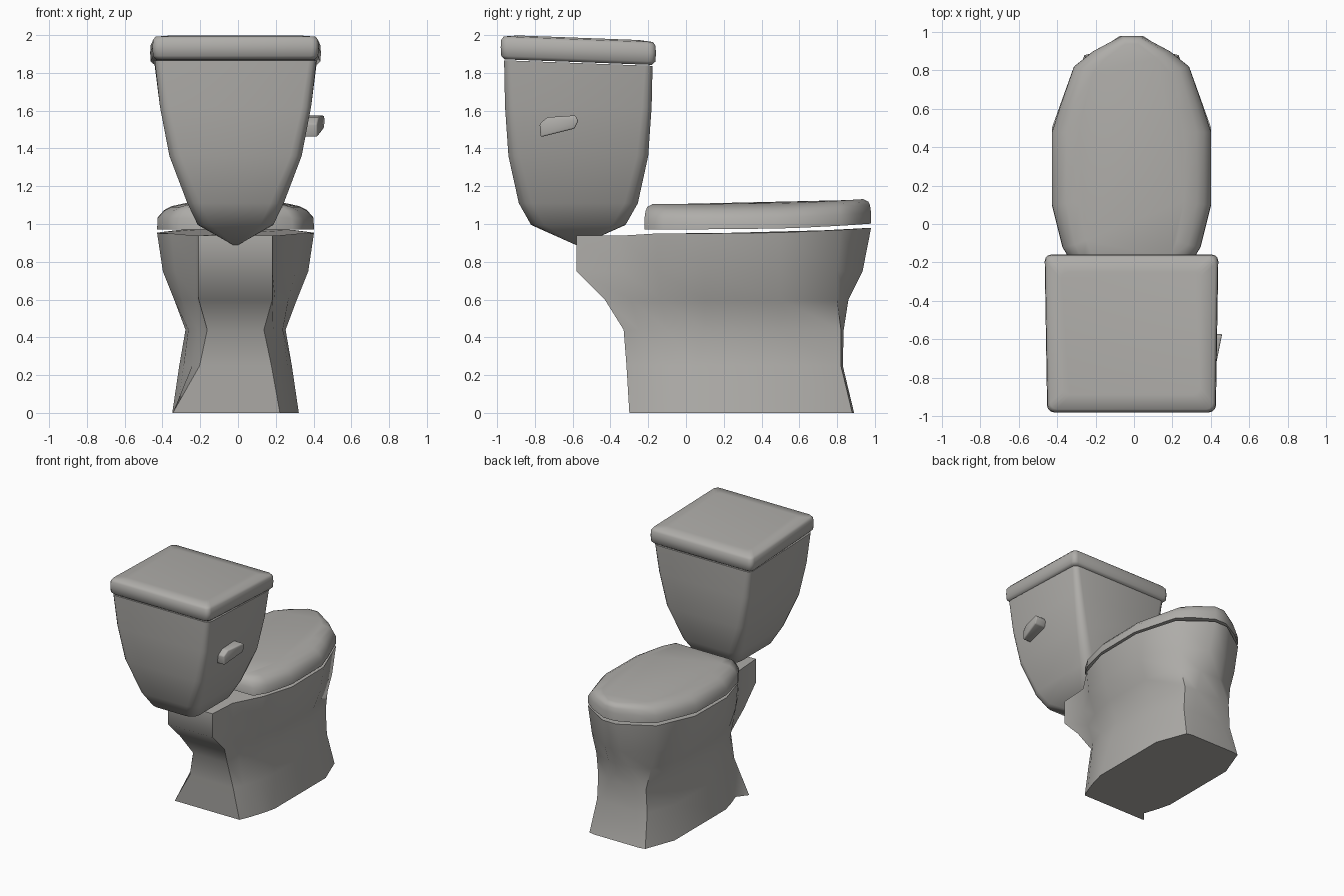
import bpy, bmesh, math

if "Cube" in bpy.data.objects:
    bpy.data.objects.remove(bpy.data.objects["Cube"])

CX = -0.013          # slight sideways offset of the whole model

ceramic = bpy.data.materials.new("warm_grey_ceramic")
ceramic.diffuse_color = (0.43, 0.42, 0.40, 1)
ceramic.use_nodes = True
ceramic.node_tree.nodes["Principled BSDF"].inputs["Base Color"].default_value = ceramic.diffuse_color


def loft(name, rings, angle=50, bevel=0.0):
    """Skin a stack of equal-length rings and cap both ends."""
    bm = bmesh.new()
    rows = [[bm.verts.new(p) for p in r] for r in rings]
    n = len(rows[0])
    for a, b in zip(rows, rows[1:]):
        for i in range(n):
            j = (i + 1) % n
            bm.faces.new((a[i], a[j], b[j], b[i]))
    bm.faces.new(rows[0][::-1])
    bm.faces.new(rows[-1])
    bmesh.ops.recalc_face_normals(bm, faces=bm.faces)
    if bevel:
        bmesh.ops.bevel(bm, geom=bm.edges[:], offset=bevel, segments=2,
                        profile=0.5, affect='EDGES', clamp_overlap=True)
    me = bpy.data.meshes.new(name)
    bm.to_mesh(me)
    bm.free()
    ob = bpy.data.objects.new(name, me)
    bpy.context.collection.objects.link(ob)
    me.materials.append(ceramic)
    bpy.ops.object.select_all(action='DESELECT')
    ob.select_set(True)
    bpy.context.view_layer.objects.active = ob
    bpy.ops.object.shade_smooth_by_angle(angle=math.radians(angle))
    return ob


def mirrored(half, z_of):
    """Half outline (x, y) to a full ring; z_of gives height from y."""
    full = [(x, y) for x, y in half] + [(-x, y) for x, y in reversed(half)]
    return [(x + CX, y, z_of(y)) for x, y in full]


def rounded_rect(hx, hy, z, r, taper=0.0, tilt=0.03):
    """Rounded rectangle about the tank centre, tilted down toward +y."""
    pts = []
    for k, (sx, sy) in enumerate([(1, 1), (-1, 1), (-1, -1), (1, -1)]):
        for s in range(4):
            a = math.radians(90 * k + 30 * s)
            x = sx * (hx - r) + r * math.cos(a)
            y = sy * (hy - r) + r * math.sin(a)
            x *= 1 + taper * y / hy
            pts.append((x + CX, y - 0.57, z - tilt * y / 0.8))
    return pts


def rise(y):
    return 0.03 * max(0.0, (y - 0.2) / 0.78) ** 2


# tank: tapering box with a pointed underside
loft("tank", [rounded_rect(hx, hy, z, r, 0, t) for hx, hy, z, r, t in [
    (0.015, 0.015, 0.89, 0.005, 0), (0.20, 0.25, 0.995, 0.07, 0),
    (0.255, 0.315, 1.11, 0.07, 0), (0.35, 0.37, 1.36, 0.06, 0),
    (0.40, 0.388, 1.62, 0.05, 0), (0.428, 0.393, 1.852, 0.04, 0.03)]])

# tank lid: soft-edged slab
loft("tank_lid", [rounded_rect(hx, hy, z, 0.035, 0.015) for hx, hy, z in [
    (0.425, 0.390, 1.857), (0.443, 0.408, 1.875), (0.446, 0.411, 1.92),
    (0.443, 0.408, 1.960), (0.430, 0.395, 1.978), (0.36, 0.32, 1.986)]], 60)

# flush handle: tapered lever on the tank side
lever = [(-0.775, 1.53), (-0.735, 1.565), (-0.585, 1.575),
         (-0.57, 1.545), (-0.59, 1.505), (-0.77, 1.46)]
loft("flush_handle",
     [[(0.34, y, z) for y, z in lever],
      [(0.46 + 0.2 * (y + 0.57), y, z) for y, z in lever]], 60, 0.008)

# seat cover: egg-shaped cushion with rounded long edges
egg = [(0.05, 0.98), (0.20, 0.90), (0.30, 0.82), (0.37, 0.62), (0.415, 0.48),
       (0.415, 0.1), (0.36, -0.12), (0.30, -0.22)]
loft("seat_cover", [
    mirrored([(x * sx, 0.38 + (y - 0.38) * sy) for x, y in egg],
             lambda y, z=z: z + rise(y))
    for z, sx, sy in [(0.972, 1, 1), (1.03, 0.995, 1), (1.07, 0.91, 0.99),
                      (1.09, 0.82, 0.975), (1.105, 0.66, 0.93)]], 60)

# bowl and pedestal: half outlines stacked from floor to rim
levels = [
    (0.00, [(.20, .89), (.245, .88), (.335, .64), (.335, 0), (.31, -.1), (.27, -.22), (.235, -.30)]),
    (0.25, [(.13, .83), (.22, .82), (.298, .55), (.298, .05), (.275, -.1), (.23, -.24), (.19, -.315)]),
    (0.44, [(.11, .835), (.21, .82), (.265, .5), (.265, .1), (.25, -.1), (.20, -.25), (.15, -.33)]),
    (0.60, [(.09, .86), (.24, .80), (.325, .5), (.325, .1), (.28, -.13), (.21, -.29), (.195, -.43)]),
    (0.75, [(.07, .935), (.28, .80), (.385, .5), (.385, .1), (.32, -.15), (.21, -.34), (.195, -.58)]),
    (0.95, [(.06, .98), (.30, .82), (.415, .5), (.415, .1), (.34, -.15), (.21, -.35), (.195, -.58)]),
]
rings = [mirrored(h, lambda y, z=z: z + (rise(y) - 0.012 * (y < -0.3) if z > 0.9 else 0))
         for z, h in levels]
rings[0][7] = (-0.345, -0.30, 0.0)      # flared foot corner
loft("bowl_pedestal", rings, 60)
